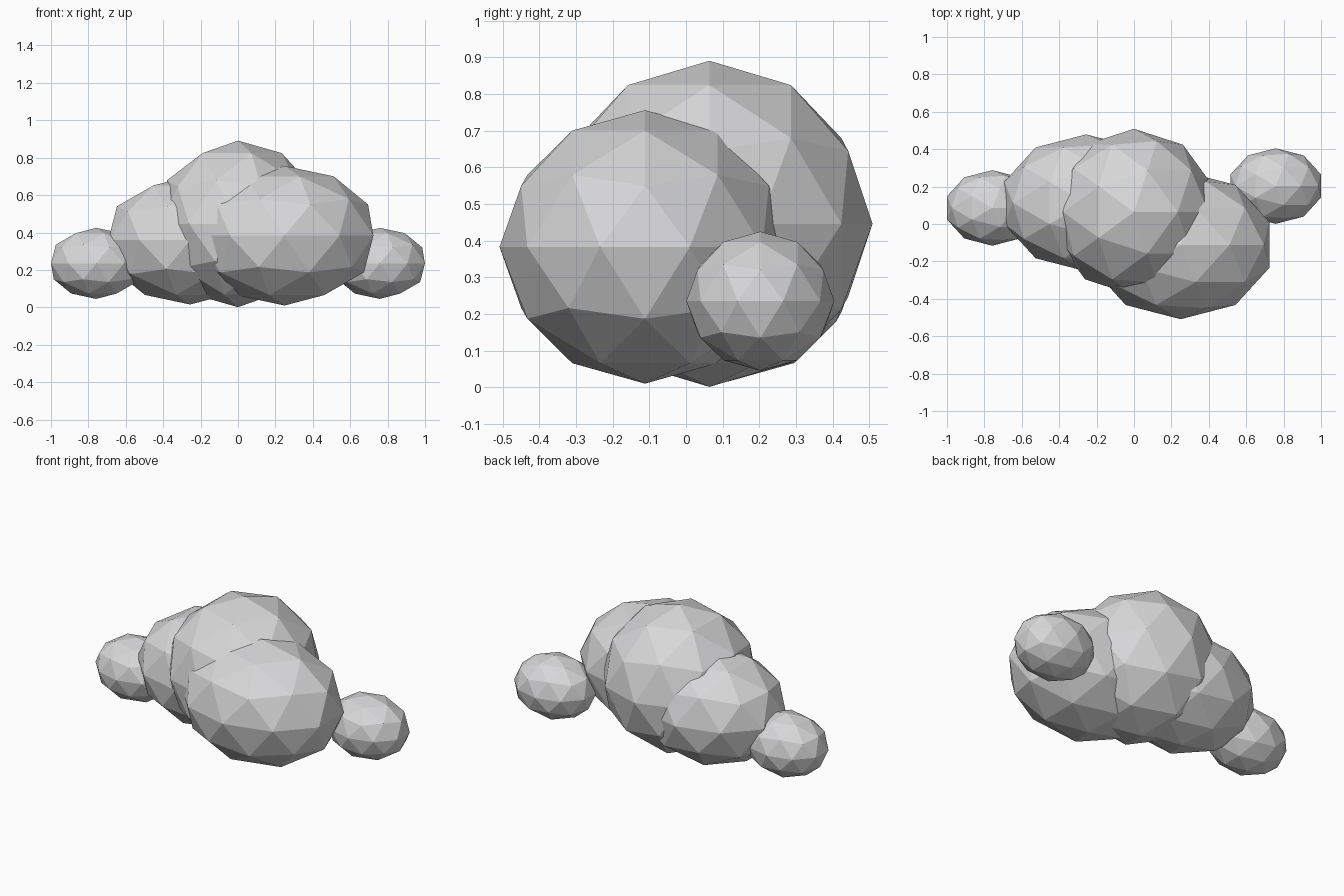
import bpy

if "Cube" in bpy.data.objects:
    bpy.data.objects.remove(bpy.data.objects["Cube"])

# One pale grey for the whole cloud
grey = bpy.data.materials.new("cloud_grey")
grey.diffuse_color = (0.68, 0.68, 0.69, 1.0)
grey.use_nodes = True
grey.node_tree.nodes["Principled BSDF"].inputs["Base Color"].default_value = grey.diffuse_color


def puff(name, centre, radii):
    """Flat-faced low-poly ball, stretched to the given radii."""
    bpy.ops.mesh.primitive_ico_sphere_add(subdivisions=2, radius=1.0)
    ob = bpy.context.object
    ob.name = ob.data.name = name
    for v in ob.data.vertices:
        v.co = [c + r * p for c, r, p in zip(centre, radii, v.co)]
    ob.data.materials.append(grey)
    ob.data.shade_flat()
    return ob


def flat_puff(name, centre, size):
    """Side puffs share one proportion: wide in x, slightly squashed in z."""
    return puff(name, centre, (1.257 * size, size, 0.94 * size))


# Tall round middle
puff("centre_puff", (0.0, 0.064, 0.446), (0.445, 0.445, 0.445))

# Two large side lobes
flat_puff("right_lobe", (0.249, -0.112, 0.383), 0.397)
flat_puff("left_lobe", (-0.256, 0.113, 0.359), 0.366)

# Small puffs at the two ends
flat_puff("right_end_puff", (0.758, 0.203, 0.235), 0.202)
flat_puff("left_end_puff", (-0.758, 0.086, 0.235), 0.202)
